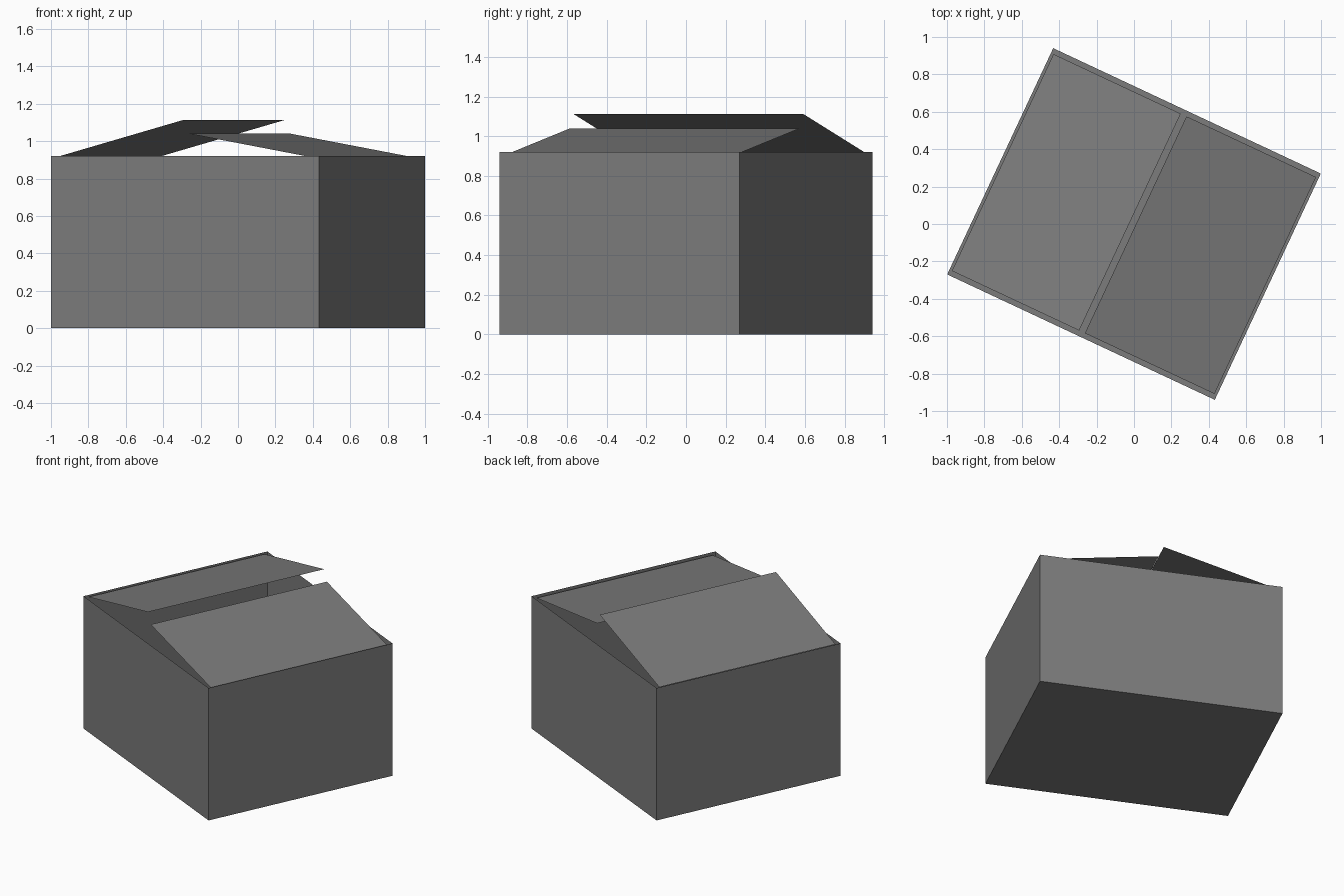
import bpy, bmesh, math
from mathutils import Matrix

if "Cube" in bpy.data.objects:
    bpy.data.objects.remove(bpy.data.objects["Cube"])

HALF_L, HALF_W, HEIGHT = 0.79, 0.668, 0.92
FLAP_HALF_W = 0.64
TURN = Matrix.Rotation(math.radians(-25.1), 4, 'Z')

grey = bpy.data.materials.new("card_grey")
grey.use_nodes = True
colour = (0.2, 0.2, 0.2, 1)
grey.diffuse_color = colour
grey.node_tree.nodes["Principled BSDF"].inputs["Base Color"].default_value = colour


def finish(bm, name):
    """Turn the part into place and make it an object."""
    bm.transform(TURN)
    mesh = bpy.data.meshes.new(name)
    bm.to_mesh(mesh)
    bm.free()
    mesh.materials.append(grey)
    obj = bpy.data.objects.new(name, mesh)
    bpy.context.collection.objects.link(obj)
    return obj


# Open carton: a thin-walled box without its top face
bm = bmesh.new()
bmesh.ops.create_cube(bm, size=1)
bmesh.ops.scale(bm, verts=bm.verts, vec=(2 * HALF_L, 2 * HALF_W, HEIGHT))
bmesh.ops.translate(bm, verts=bm.verts, vec=(0, 0, HEIGHT / 2))
bm.normal_update()
top = [f for f in bm.faces if f.normal.z > 0.5]
bmesh.ops.delete(bm, geom=top, context='FACES_ONLY')
finish(bm, "carton_body")


# Half-open lid flaps: single sheets rising from hinge to free edge
def flap(name, hinge_x, hinge_z, edge_x, edge_z):
    bm = bmesh.new()
    w = FLAP_HALF_W
    corners = [(hinge_x, -w, hinge_z), (edge_x, -w, edge_z),
               (edge_x, w, edge_z), (hinge_x, w, hinge_z)]
    face = bm.faces.new([bm.verts.new(c) for c in corners])
    face.normal_update()
    if face.normal.z < 0:
        face.normal_flip()
    finish(bm, name)


flap("right_flap", -0.775, 0.914, -0.024, 1.113)
flap("left_flap", 0.775, 0.907, 0.01, 1.04)
